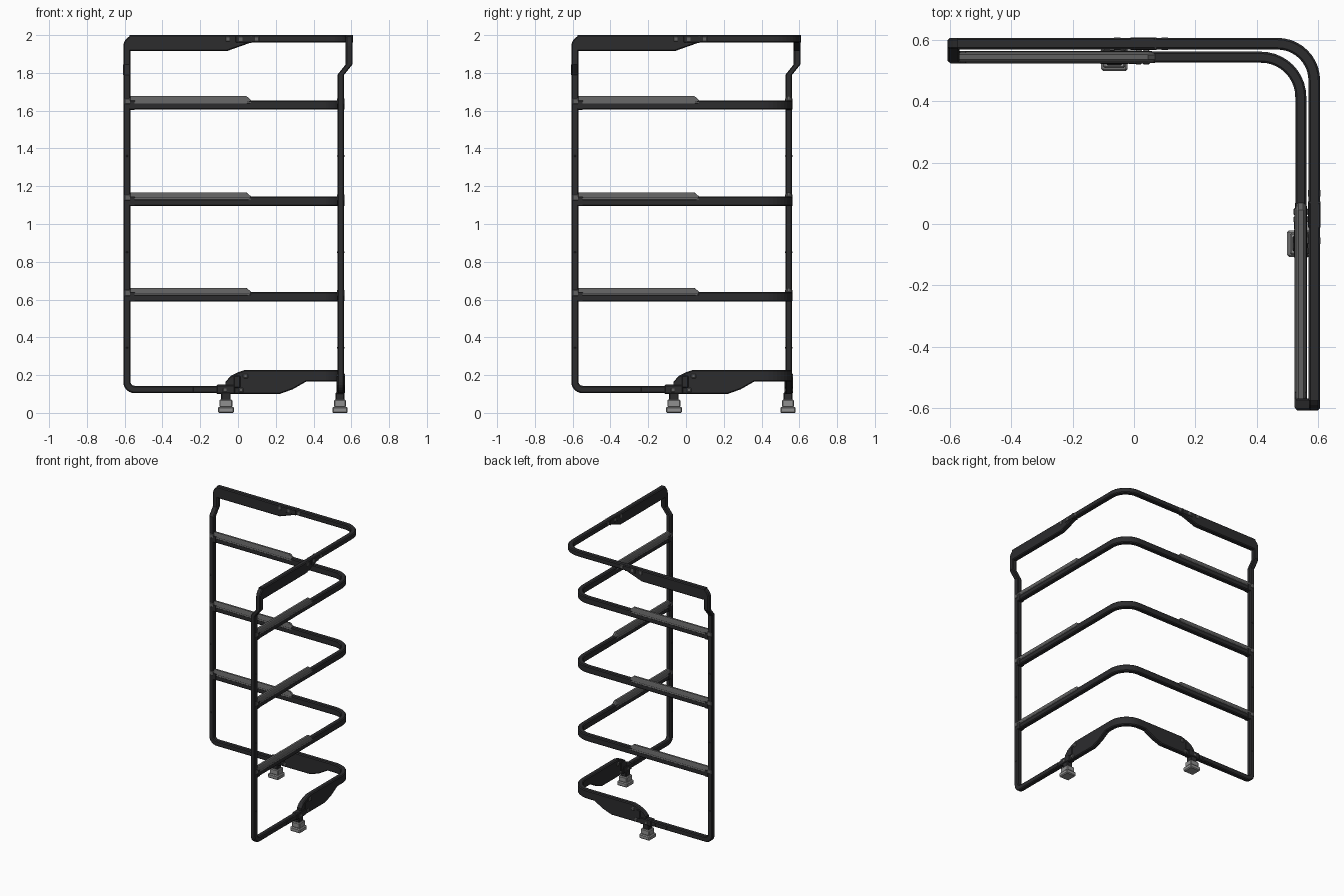
import bpy, bmesh, math
from mathutils import Vector

if "Cube" in bpy.data.objects:
    bpy.data.objects.remove(bpy.data.objects["Cube"])


def material(name, r, g, b):
    m = bpy.data.materials.new(name)
    m.diffuse_color = (r, g, b, 1)
    m.use_nodes = True
    m.node_tree.nodes["Principled BSDF"].inputs["Base Color"].default_value = m.diffuse_color
    return m


BLACK = material("black_paint", 0.025, 0.025, 0.027)
PAD = material("worn_grey_pad", 0.12, 0.12, 0.12)
GREY = material("foot_grey", 0.28, 0.28, 0.28)


def finish(name, bm, mat):
    bmesh.ops.recalc_face_normals(bm, faces=bm.faces[:])
    me = bpy.data.meshes.new(name)
    bm.to_mesh(me)
    bm.free()
    me.materials.append(mat)
    ob = bpy.data.objects.new(name, me)
    bpy.context.collection.objects.link(ob)
    return ob


def swap(p):
    """Reflect across the diagonal x = y (one wing onto the other)."""
    return Vector((p[1], p[0], p[2]))


def sweep(name, stations, ref, mat, chamfer=0.006, top=1.0):
    """Sweep a chamfered box; stations are (point, width, size along ref)."""
    bm = bmesh.new()
    ref = Vector(ref)
    pts = [Vector(s[0]) for s in stations]
    rings = []
    for i, (_, w, h) in enumerate(stations):
        t = Vector()
        for a, b in ((i - 1, i), (i, i + 1)):
            if a >= 0 and b < len(pts):
                d = pts[b] - pts[a]
                d -= ref * d.dot(ref)
                if d.length > 1e-6:
                    t += d.normalized()
        side = t.normalized().cross(ref)
        c, w, h = chamfer, w / 2, h / 2
        k = w * top
        sec = [(-w + c, -h), (w - c, -h), (w, -h + c), (k, h - c),
               (k - c, h), (-k + c, h), (-k, h - c), (-w, -h + c)]
        rings.append([bm.verts.new(pts[i] + side * u + ref * v) for u, v in sec])
    for r0, r1 in zip(rings, rings[1:]):
        for j in range(8):
            bm.faces.new((r0[j], r0[j - 1], r1[j - 1], r1[j]))
    bm.faces.new(rings[0])
    bm.faces.new(rings[-1])
    return finish(name, bm, mat)


def corner_rail(name, profile, offset, radius, width):
    """L-shaped rail: profile (x, z low, z high) up to the bend, then mirrored."""
    half = [((x, offset, (a + b) / 2), width, b - a) for x, a, b in profile]
    _, a, b = profile[-1]
    c = offset - radius
    n = 10
    arc = [((c + radius * math.sin(i / n * math.pi / 2),
             c + radius * math.cos(i / n * math.pi / 2), (a + b) / 2), width, b - a)
           for i in range(n + 1)]
    back = [(swap(p), w, h) for p, w, h in reversed(half)]
    return sweep(name, half + arc + back, (0, 0, 1), BLACK)


def box(name, center, size, mat, bevel=0.004):
    """One box on each wing."""
    for tag, f in (("back", Vector), ("right", swap)):
        bm = bmesh.new()
        bmesh.ops.create_cube(bm, size=1)
        bmesh.ops.scale(bm, vec=f(size), verts=bm.verts)
        bmesh.ops.translate(bm, vec=f(center), verts=bm.verts)
        if bevel:
            bmesh.ops.bevel(bm, geom=bm.edges[:], offset=bevel, segments=1, affect='EDGES')
        finish(f"{tag}_{name}", bm, mat)


INNER, OUTER, END = 0.544, 0.588, -0.588

# Top handrail with deep plates at both ends
corner_rail("top_handrail",
            [(-0.575, 1.915, 2), (-0.06, 1.915, 2), (0.07, 1.961, 2)],
            OUTER, 0.12, 0.038)

# Lower plate wrapping the corner
corner_rail("lower_corner_plate",
            [(-0.065, 0.10, 0.165), (-0.04, 0.10, 0.195), (0.0, 0.10, 0.215),
             (0.04, 0.10, 0.228), (0.22, 0.10, 0.228), (0.29, 0.125, 0.228),
             (0.36, 0.165, 0.228)],
            INNER, 0.13, 0.036)

# Three middle rails
for n, z in enumerate((0.59, 1.095, 1.605), 1):
    corner_rail(f"middle_rail_{n}", [(-0.58, z, z + 0.05)], INNER, 0.13, 0.036)


def end_post():
    """Lower bar, rounded up into the end post, jogged out to the handrail."""
    path = [(-0.07, INNER, 0.124)]
    r = 0.04
    for i in range(7):
        a = i / 6 * math.pi / 2
        path.append((END + r - r * math.sin(a), INNER, 0.124 + r - r * math.cos(a)))
    path += [(END, INNER, 1.79), (END, OUTER, 1.845)]
    for i in range(7):
        a = i / 6 * math.pi / 2
        path.append((END + r - r * math.cos(a), OUTER, 1.98 - r + r * math.sin(a)))
    path.append((-0.53, OUTER, 1.98))
    return [(Vector(p), 0.039, 0.036) for p in path]


post = end_post()
sweep("back_end_post", post, (0, 1, 0), BLACK)
sweep("right_end_post", [(swap(p), w, h) for p, w, h in post], (1, 0, 0), BLACK)

# Raised pads and end clips on the middle rails
for n, z in enumerate((0.59, 1.095, 1.605), 1):
    pad = [((-0.57, INNER, z + 0.051), 0.04, 0.042),
           ((0.045, INNER, z + 0.051), 0.04, 0.042),
           ((0.068, INNER, z + 0.042), 0.038, 0.02)]
    sweep(f"back_rail_pad_{n}", pad, (0, 0, 1), PAD, 0.004, 0.6)
    sweep(f"right_rail_pad_{n}", [(swap(p), w, h) for p, w, h in pad],
          (0, 0, 1), PAD, 0.004, 0.6)
    box(f"rail_clip_{n}", (-0.585, INNER, z + 0.045), (0.034, 0.041, 0.034), PAD)
    box(f"rail_bracket_{n}", (-0.56, INNER, z + 0.025), (0.03, 0.04, 0.052), BLACK)
    box(f"post_bolt_{n}", (END, INNER, z - 0.245), (0.012, 0.039, 0.012), BLACK, 0.003)

# Couplings on the handrail and lower bar
box("handrail_coupling", (0.03, OUTER, 1.979), (0.09, 0.041, 0.039), BLACK)
box("handrail_seam", (0.07, OUTER, 1.98), (0.008, 0.041, 0.04), BLACK, 0.001)
for n, x in enumerate((-0.055, 0.015, 0.1), 1):
    box(f"handrail_fastener_{n}", (x, OUTER, 1.98), (0.022, 0.042, 0.026), PAD, 0.002)
box("lower_bar_sleeve", (-0.19, INNER, 0.124), (0.1, 0.04, 0.034), BLACK)

# Adjustable feet with their brackets
FX, FY = -0.064, 0.54
box("foot_base", (FX, FY, 0.016), (0.086, 0.082, 0.032), GREY, 0.006)
box("foot_top", (FX, FY, 0.05), (0.07, 0.064, 0.04), GREY, 0.005)
box("foot_stem", (FX, FY, 0.088), (0.05, 0.046, 0.04), BLACK)
box("foot_clamp", (FX, FY + 0.004, 0.124), (0.1, 0.044, 0.05), BLACK, 0.006)
box("clamp_arm", (-0.005, INNER, 0.165), (0.05, 0.044, 0.08), BLACK, 0.012)
for n, (x, z) in enumerate(((-0.07, 0.12), (0.015, 0.12), (0.04, 0.195)), 1):
    box(f"clamp_bolt_{n}", (x, INNER, z), (0.026, 0.047, 0.026), PAD, 0.005)
